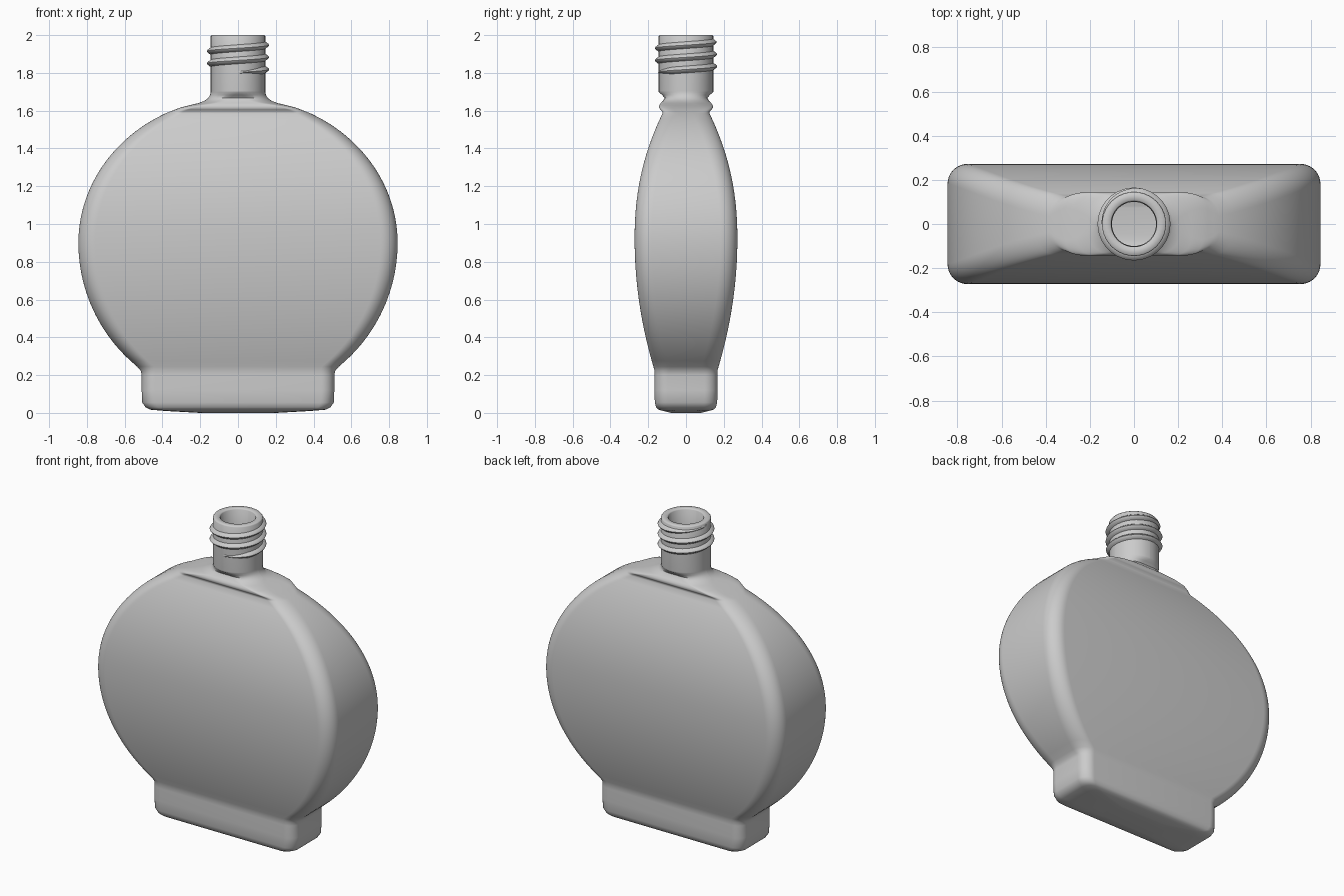
import bpy, bmesh
from math import sin, cos, pi, sqrt

if "Cube" in bpy.data.objects:
    bpy.data.objects.remove(bpy.data.objects["Cube"])

CORNER = 10  # segments per rounded corner


def section(bm, z, w, d, r):
    """Ring shaped as a rounded rectangle with half width w and half depth d."""
    r = min(r, w, d)
    ring = []
    for k, (sx, sy) in enumerate([(1, 1), (-1, 1), (-1, -1), (1, -1)]):
        for i in range(CORNER + 1):
            a = (k + i / CORNER) * pi / 2
            # a tiny gap keeps neighbouring corners separate on round sections
            t = a * 0.998 + 0.001 * (2 * k + 1) * pi / 2
            ring.append(bm.verts.new((sx * (w - r) + r * cos(t), sy * (d - r) + r * sin(t), z)))
    return ring


def bridge(bm, a, b):
    n = len(a)
    for i in range(n):
        j = (i + 1) % n
        bm.faces.new((a[i], a[j], b[j], b[i]))


def finish(bm, name, angle):
    bmesh.ops.recalc_face_normals(bm, faces=bm.faces)
    mesh = bpy.data.meshes.new(name)
    bm.to_mesh(mesh)
    bm.free()
    ob = bpy.data.objects.new(name, mesh)
    bpy.context.collection.objects.link(ob)
    bpy.ops.object.select_all(action='DESELECT')
    ob.select_set(True)
    bpy.context.view_layer.objects.active = ob
    bpy.ops.object.shade_smooth_by_angle(angle=angle)
    return ob


def belly(z):
    """Half width and half depth of the round flask at height z."""
    w = 0.845 * sqrt(1 - ((z - 0.9) / (0.77 if z > 0.9 else 0.845)) ** 2)
    if z > 0.92:
        d = 0.272 - 0.15 * ((z - 0.92) / 0.67) ** 2.2
    else:
        d = 0.272 - 0.107 * ((0.92 - z) / 0.7) ** 2
    return z, w, d, 0.09


# Foot: slightly domed underside and rounded lower edge
foot = [(0.0, 0.2, 0.08, 0.05), (0.01, 0.38, 0.12, 0.06), (0.017, 0.465, 0.145, 0.06),
        (0.03, 0.49, 0.158, 0.065), (0.055, 0.507, 0.165, 0.07), (0.12, 0.51, 0.167, 0.07),
        (0.2, 0.51, 0.166, 0.07), (0.222, 0.514, 0.166, 0.075)]
# Belly
flask = [belly(0.245 + (1.585 - 0.245) * i / 44) for i in range(45)]
# Shoulder ledge pinching into the neck
shoulder = [(1.595, 0.36, 0.124, 0.07), (1.605, 0.335, 0.135, 0.07), (1.615, 0.31, 0.142, 0.07),
            (1.628, 0.26, 0.142, 0.08), (1.64, 0.21, 0.134, 0.1), (1.652, 0.178, 0.121, 0.12),
            (1.667, 0.158, 0.114, 0.12), (1.683, 0.148, 0.126, 0.13), (1.697, 0.145, 0.144, 0.145)]
# Round neck, lip and bore
neck = [(z, r, r, r) for z, r in
        [(1.705, 0.145), (1.85, 0.145), (1.994, 0.145), (2.0, 0.14), (2.0, 0.108),
         (1.994, 0.103), (1.8, 0.103), (1.62, 0.1)]]
# Inner wall of the hollow flask
inside = [(z, w - 0.04, d - 0.04, 0.06) for z, w, d, r in reversed(flask[:-3:3])]
inside += [(0.2, 0.47, 0.126, 0.05), (0.07, 0.465, 0.122, 0.05), (0.05, 0.3, 0.08, 0.05)]

bm = bmesh.new()
rings = [section(bm, *s) for s in foot + flask + shoulder + neck + inside]
for a, b in zip(rings, rings[1:]):
    bridge(bm, a, b)
bm.faces.new(rings[0])
bm.faces.new(rings[-1])
finish(bm, "bottle", 0.9)

# Screw thread: helix with ends that fade into the neck
bm = bmesh.new()
turns, per_turn, pitch = 2.75, 48, 0.0645
steps = int(turns * per_turn)
rings = []
for i in range(steps + 1):
    a = -pi / 2 + 2 * pi * i / per_turn
    z = 1.802 + pitch * i / per_turn
    fade = max(0.05, min(1, i / 8, (steps - i) / 14))
    profile = [(0.138, -0.02), (0.146, -0.018), (0.146 + 0.016 * fade, -0.006),
               (0.146 + 0.019 * fade, 0), (0.146 + 0.016 * fade, 0.006),
               (0.146, 0.018), (0.138, 0.02)]
    rings.append([bm.verts.new((r * cos(a), r * sin(a), z + h * max(fade, 0.3)))
                  for r, h in profile])
for a, b in zip(rings, rings[1:]):
    bridge(bm, a, b)
bm.faces.new(rings[0])
bm.faces.new(rings[-1])
finish(bm, "screw_thread", 0.9)
